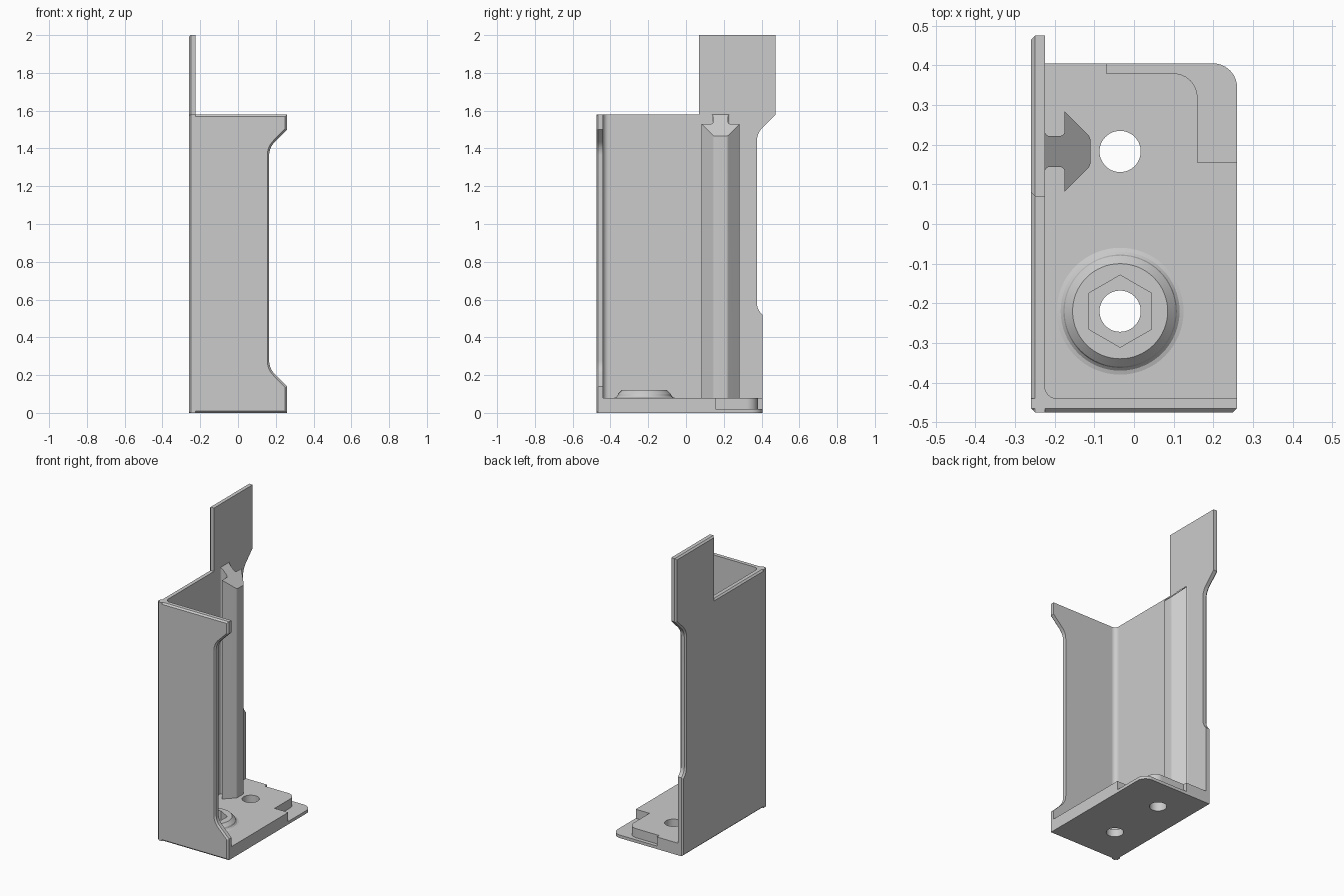
import bpy, bmesh, math
from mathutils import Vector

cube = bpy.data.objects.get("Cube")
if cube:
    bpy.data.objects.remove(cube, do_unlink=True)

GREY = (0.6, 0.6, 0.6, 1)
grey = bpy.data.materials.new("light grey")
grey.use_nodes = True
grey.diffuse_color = GREY
grey.node_tree.nodes["Principled BSDF"].inputs["Base Color"].default_value = GREY


def rounded(corners, steps=8):
    """Turn (a, b) or (a, b, radius) corners into an outline with true arcs."""
    out = []
    for i, c in enumerate(corners):
        p = Vector(c[:2])
        if len(c) == 2:
            out.append(p)
            continue
        u = (Vector(corners[i - 1][:2]) - p).normalized()
        v = (Vector(corners[(i + 1) % len(corners)][:2]) - p).normalized()
        half, r = u.angle(v) / 2, c[2]
        centre = p + (u + v).normalized() * r / math.sin(half)
        start = p + u * r / math.tan(half) - centre
        end = p + v * r / math.tan(half) - centre
        for k in range(steps + 1):
            t = k / steps
            out.append(centre + (start * (1 - t) + end * t).normalized() * r)
    return out


def finish(name, bm):
    bmesh.ops.recalc_face_normals(bm, faces=bm.faces)
    mesh = bpy.data.meshes.new(name)
    bm.to_mesh(mesh)
    bm.free()
    mesh.materials.append(grey)
    ob = bpy.data.objects.new(name, mesh)
    bpy.context.collection.objects.link(ob)
    return ob


def prism(name, outline, axis, lo, hi, chamfer=0, slope=None):
    """Extrude an outline along an axis; chamfer the rim of the low face."""
    def place(p, d):
        a, b = p
        return {"x": (d, a, b), "y": (a, d, b), "z": (a, b, d)}[axis]
    bm = bmesh.new()
    low = [bm.verts.new(place(p, lo)) for p in outline]
    high = [bm.verts.new(place(p, slope(p) if slope else hi)) for p in outline]
    face = bm.faces.new(low)
    bm.faces.new(high[::-1])
    for i in range(len(low)):
        j = (i + 1) % len(low)
        bm.faces.new((low[i], high[i], high[j], low[j]))
    if chamfer:
        bmesh.ops.recalc_face_normals(bm, faces=bm.faces)
        bmesh.ops.bevel(bm, geom=list(face.edges), offset=chamfer,
                        segments=1, affect="EDGES")
    return finish(name, bm)


def circle(x, y, r, n, turn=0.0):
    return [(x + r * math.cos(turn + math.tau * k / n),
             y + r * math.sin(turn + math.tau * k / n)) for k in range(n)]


X, Y, WALL, LIP = 0.26, 0.475, 0.035, 0.01
BASE, TOP = 0.08, 1.58
IN_X, IN_Y = -X + WALL, -Y + WALL
BOSS = (-0.035, -0.22)

# Side wall with raised tab and relieved rear edge
side = rounded([(-Y, 0), (0.405, 0), (0.405, 0.52), (0.375, 0.55, 0.08),
                (0.375, 1.48, 0.1), (Y, 1.58), (Y, 2), (0.07, 2),
                (0.07, TOP), (-Y, TOP)])
parts = [prism("side_wall", side, "x", -X, IN_X, LIP)]

# Front wall with a long cutout in its free edge
front = rounded([(-X, 0), (X, 0), (X, 0.14), (0.165, 0.235, 0.1),
                 (0.165, 1.405, 0.1), (X, 1.5), (X, TOP), (-X, TOP)])
parts.append(prism("front_wall", front, "y", -Y, IN_Y, LIP))

# Rounded inside corner between the walls
corner = rounded([(IN_X - LIP, IN_Y - LIP), (IN_X + 0.03, IN_Y - LIP),
                  (IN_X + 0.03, IN_Y), (IN_X, IN_Y, 0.0299),
                  (IN_X, IN_Y + 0.03), (IN_X - LIP, IN_Y + 0.03)])
parts.append(prism("inside_corner", corner, "z", BASE - 0.01, TOP))

# Base: thin foot below a stepped upper plate
foot = rounded([(-X + LIP, -Y + LIP), (X, -Y + LIP), (X, 0.405, 0.06),
                (-X + LIP, 0.405)])
base_foot = prism("base_foot", foot, "z", 0, 0.02)
step = rounded([(-X + LIP, -Y + LIP), (X, -Y + LIP), (X, 0.155),
                (0.16, 0.155), (0.16, 0.38, 0.06), (-0.07, 0.38),
                (-0.07, 0.405), (-X + LIP, 0.405)])
base_plate = prism("base_plate", step, "z", 0.02, BASE)

# Flared screw boss, turned from a profile
bm = bmesh.new()
rings = []
for r, z in [(0.16, 0.06), (0.16, 0.08), (0.15, 0.083), (0.143, 0.09),
             (0.14, 0.1), (0.12, 0.12)]:
    rings.append([bm.verts.new((x, y, z)) for x, y in circle(*BOSS, r, 64)])
for a, b in zip(rings, rings[1:]):
    for i in range(64):
        j = (i + 1) % 64
        bm.faces.new((a[i], a[j], b[j], b[i]))
bm.faces.new(rings[0][::-1])
bm.faces.new(rings[-1])
boss = finish("screw_boss", bm)

# Screw holes and hexagonal nut pocket
cutters = [prism("front_hole", circle(*BOSS, 0.052, 48), "z", -1, 1),
           prism("rear_hole", circle(-0.035, 0.183, 0.052, 48), "z", -1, 1),
           prism("nut_pocket", circle(*BOSS, 0.091, 6, math.pi / 6), "z", 0.05, 1)]
for ob in (base_foot, base_plate, boss):
    bpy.context.view_layer.objects.active = ob
    for cutter in cutters:
        cutter.hide_render = True
        mod = ob.modifiers.new(cutter.name, "BOOLEAN")
        mod.operation, mod.solver, mod.object = "DIFFERENCE", "EXACT", cutter
        bpy.ops.object.modifier_apply(modifier=mod.name)
for cutter in cutters:
    bpy.data.objects.remove(cutter, do_unlink=True)
parts += [base_foot, base_plate, boss]

# Arrow-section guide rail with a slanted top
MID = 0.183
half = [(IN_X - LIP, 0.052), (IN_X, 0.052), (IN_X, 0.039, 0.0125),
        (-0.175, 0.039, 0.0125), (-0.175, 0.101), (-0.11, 0.036, 0.02)]
rail = [(c[0], MID + c[1], *c[2:]) for c in half]
rail += [(c[0], MID - c[1], *c[2:]) for c in reversed(half)]
parts.append(prism("guide_rail", rounded(rail), "z", BASE - 0.01, TOP,
                   slope=lambda p: TOP - (p[0] - IN_X)))

# Smooth the arcs, keep the machined edges crisp
bpy.ops.object.select_all(action="DESELECT")
for ob in parts:
    ob.select_set(True)
bpy.context.view_layer.objects.active = parts[0]
bpy.ops.object.shade_smooth_by_angle(angle=math.radians(25))
